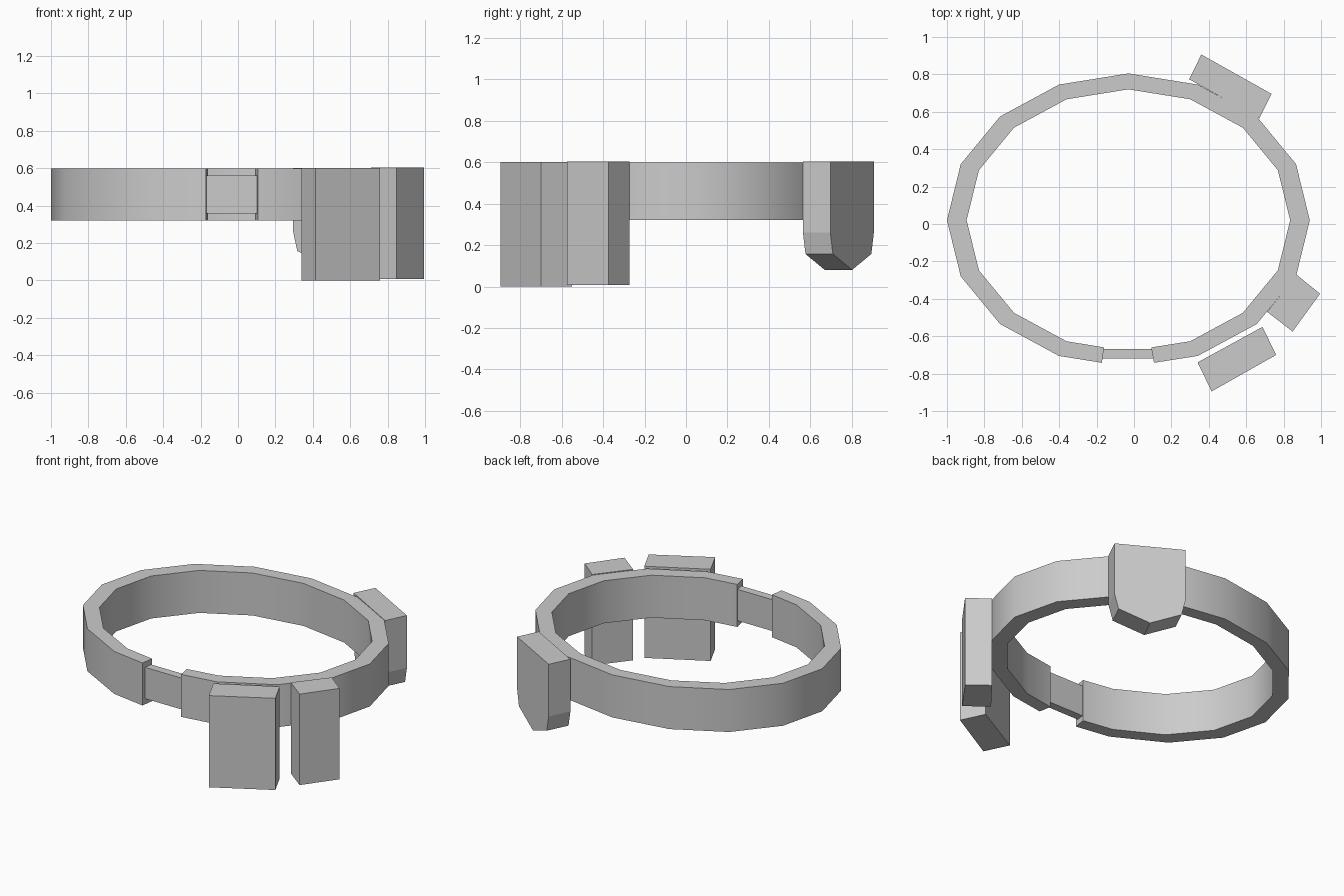
import bpy, bmesh, math
from mathutils import Vector

if "Cube" in bpy.data.objects:
    bpy.data.objects.remove(bpy.data.objects["Cube"], do_unlink=True)

GREY = (0.6, 0.6, 0.6, 1.0)
mat = bpy.data.materials.new("plain grey")
mat.use_nodes = True
mat.diffuse_color = GREY
mat.node_tree.nodes["Principled BSDF"].inputs["Base Color"].default_value = GREY


def finish(name, bm):
    bmesh.ops.recalc_face_normals(bm, faces=bm.faces)
    mesh = bpy.data.meshes.new(name)
    bm.to_mesh(mesh)
    bm.free()
    mesh.materials.append(mat)
    obj = bpy.data.objects.new(name, mesh)
    bpy.context.collection.objects.link(obj)
    return obj


def extrude_outline(name, outline, offset):
    """Solid made by sweeping a flat outline along an offset."""
    bm = bmesh.new()
    face = bm.faces.new([bm.verts.new(p) for p in outline])
    new = bmesh.ops.extrude_face_region(bm, geom=[face])["geom"]
    bmesh.ops.translate(bm, vec=offset,
                        verts=[v for v in new if isinstance(v, bmesh.types.BMVert)])
    return finish(name, bm)


def block(name, corners, z0, z1):
    return extrude_outline(name, [(x, y, z0) for x, y in corners], (0, 0, z1 - z0))


# Belt: open sixteen-sided oval band with a gap at the front
CX, CY, BOTTOM, TOP = -0.03, 0.02, 0.32, 0.598


def oval(rx, ry, k):
    a = math.radians(-90 - 22.5 * k)
    return (CX + rx * math.cos(a), CY + ry * math.sin(a))


outer = [(-0.172, -0.742)] + [oval(0.97, 0.785, k) for k in range(1, 16)] + [(0.107, -0.742)]
inner = [(-0.16, -0.66)] + [oval(0.865, 0.70, k) for k in range(1, 16)] + [(0.092, -0.66)]

bm = bmesh.new()
rings = [[bm.verts.new((*o, BOTTOM)), bm.verts.new((*o, TOP)),
          bm.verts.new((*i, TOP)), bm.verts.new((*i, BOTTOM))]
         for o, i in zip(outer, inner)]
for a, b in zip(rings, rings[1:]):
    for j in range(4):
        k = (j + 1) % 4
        bm.faces.new((a[j], a[k], b[k], b[j]))
bm.faces.new(rings[0])
bm.faces.new(rings[-1])
belt = finish("belt_band", bm)
bpy.ops.object.select_all(action='DESELECT')
belt.select_set(True)
bpy.context.view_layer.objects.active = belt
bpy.ops.object.shade_smooth_by_angle(angle=math.radians(35))

# Buckle plate bridging the gap
block("buckle_plate", [(-0.168, -0.72), (0.102, -0.72), (0.102, -0.667), (-0.168, -0.667)],
      0.357, 0.562)

# Tall boxes hanging at the front left
block("front_pouch", [(0.34, -0.74), (0.415, -0.895), (0.76, -0.70), (0.687, -0.55)], 0.0, 0.60)
block("side_pouch", [(0.87, -0.272), (0.995, -0.373), (0.848, -0.575), (0.712, -0.47)], 0.008, 0.603)

# Back pouch: shield outline with a pointed bottom, swept outwards
mid = Vector((0.4825, 0.669, 0))
along = Vector((0.375, -0.21, 0)).normalized()
half = [(0.215, 0.602), (0.215, 0.26), (0.19, 0.157)]
profile = half + [(0, 0.08)] + [(-u, z) for u, z in reversed(half)]
extrude_outline("back_pouch", [mid + along * u + Vector((0, 0, z)) for u, z in profile],
                (0.065, 0.132, 0))
